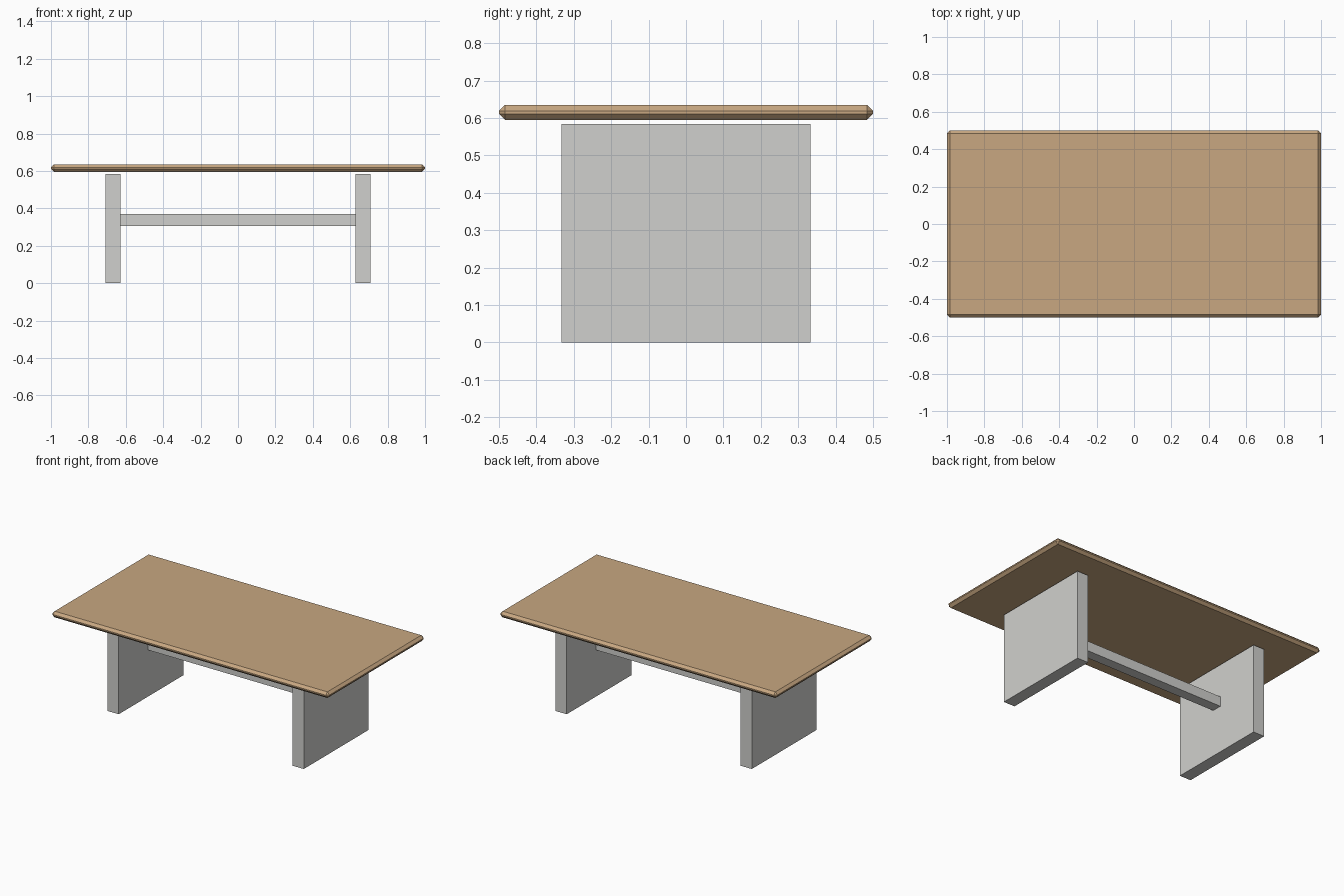
import bpy
import bmesh

if "Cube" in bpy.data.objects:
    bpy.data.objects.remove(bpy.data.objects["Cube"])


def material(name, rgb):
    m = bpy.data.materials.new(name)
    m.diffuse_color = (*rgb, 1.0)
    m.use_nodes = True
    m.node_tree.nodes["Principled BSDF"].inputs["Base Color"].default_value = m.diffuse_color
    return m


wood = material("warm_wood", (0.58, 0.39, 0.22))
grey = material("light_grey", (0.63, 0.63, 0.61))


def box(name, lo, hi, mat, chamfer=0.0):
    """Box between two corners, with all edges optionally chamfered."""
    bm = bmesh.new()
    bmesh.ops.create_cube(bm, size=1.0)
    for v in bm.verts:
        v.co = [(lo[i] + hi[i]) / 2 + v.co[i] * (hi[i] - lo[i]) for i in range(3)]
    if chamfer:
        bmesh.ops.bevel(bm, geom=bm.edges[:], offset=chamfer, segments=1,
                        affect='EDGES', profile=0.5)
    mesh = bpy.data.meshes.new(name)
    bm.to_mesh(mesh)
    bm.free()
    mesh.materials.append(mat)
    obj = bpy.data.objects.new(name, mesh)
    bpy.context.collection.objects.link(obj)
    return obj


# chamfered table top, floating just above the legs
box("table_top", (-1, -0.5, 0.595), (1, 0.5, 0.635), wood, chamfer=0.016)

# slab legs
for side, x in (("left", -0.668), ("right", 0.668)):
    box(side + "_leg", (x - 0.04, -0.333, 0), (x + 0.04, 0.333, 0.584), grey)

# stretcher joining the legs
box("stretcher", (-0.628, -0.033, 0.305), (0.628, 0.033, 0.369), grey)
